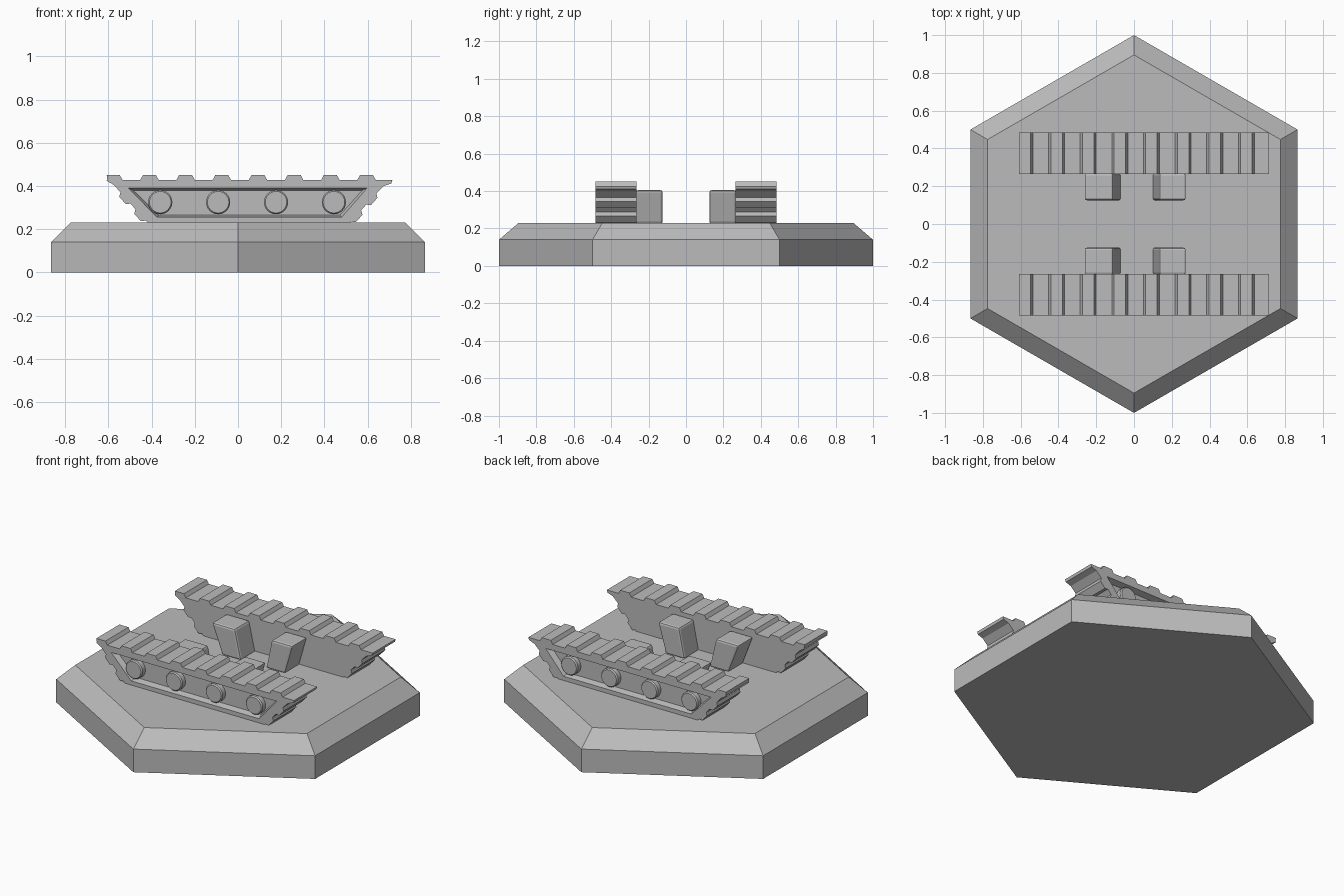
import bpy, bmesh, math
from mathutils import Vector

cube = bpy.data.objects.get("Cube")
if cube:
    bpy.data.objects.remove(cube)

grey = bpy.data.materials.new("plain grey")
grey.use_nodes = True
grey.diffuse_color = (0.5, 0.5, 0.5, 1)
grey.node_tree.nodes["Principled BSDF"].inputs["Base Color"].default_value = (0.5, 0.5, 0.5, 1)


def loft(name, rings, bevel=0.0, segments=1):
    """Solid through matching closed rings of points, capped at both ends."""
    bm = bmesh.new()
    loops = [[bm.verts.new(p) for p in ring] for ring in rings]
    n = len(loops[0])
    for a, b in zip(loops, loops[1:]):
        for i in range(n):
            j = (i + 1) % n
            bm.faces.new((a[i], a[j], b[j], b[i]))
    bm.faces.new(loops[0])
    bm.faces.new(loops[-1])
    bmesh.ops.recalc_face_normals(bm, faces=bm.faces)
    mesh = bpy.data.meshes.new(name)
    bm.to_mesh(mesh)
    bm.free()
    mesh.materials.append(grey)
    obj = bpy.data.objects.new(name, mesh)
    bpy.context.collection.objects.link(obj)
    if bevel:
        mod = obj.modifiers.new("Bevel", "BEVEL")
        mod.width, mod.segments = bevel, segments
    return obj


def side_ring(profile, y):
    return [(x, y, z) for x, z in profile]


def hexagon(r, z):
    return [(r * math.sin(k * math.pi / 3), r * math.cos(k * math.pi / 3), z) for k in range(6)]


def circle(x, z, r, n=24):
    return [(x + r * math.cos(k * math.tau / n), z + r * math.sin(k * math.tau / n)) for k in range(n)]


def lugs(start, end, first, width, pitch, count, height=0.022):
    """Row of raised tread lugs along a line walked clockwise."""
    a, b = Vector(start), Vector(end)
    d = (b - a).normalized()
    out = Vector((-d.y, d.x)) * height
    points = []
    for k in range(count):
        p = a + d * (first + k * pitch)
        q = p + d * width
        slope = d * 0.012
        points += [p, p + slope + out, q - slope + out, q]
    return points


# Chamfered hexagonal base
loft("hex_base", [hexagon(1.0, 0), hexagon(1.0, 0.14), hexagon(0.895, 0.23)])

# Tread outline: top run, rear slope, bottom run, front slope
tread = [Vector((-0.605, 0.428))]
tread += lugs((-0.62, 0.428), (0.70, 0.428), 0.0, 0.085, 0.1675, 8)[1:]
tread += [Vector((0.715, 0.428)), Vector((0.71, 0.412)), Vector((0.675, 0.4))]
tread += lugs((0.67, 0.4), (0.515, 0.225), 0.045, 0.07, 0.105, 2, 0.018)
tread += [Vector((0.50, 0.215)), Vector((-0.40, 0.215))]
tread += lugs((-0.415, 0.225), (-0.57, 0.4), 0.02, 0.07, 0.105, 2, 0.018)
tread += [Vector((-0.575, 0.405)), Vector((-0.61, 0.425))]

recess = [(-0.51, 0.392), (0.60, 0.392), (0.48, 0.255), (-0.375, 0.255)]
recess_floor = [(-0.485, 0.38), (0.575, 0.38), (0.472, 0.265), (-0.367, 0.265)]

for side, label in ((-1, "front"), (1, "back")):
    # Tread body with a recessed outer panel
    track = loft(label + "_track", [side_ring(tread, side * y) for y in (0.265, 0.485)])
    cutter = loft(label + "_recess_cutter",
                  [side_ring(recess_floor, side * 0.45), side_ring(recess, side * 0.486)])
    cut = track.modifiers.new("Recess", "BOOLEAN")
    cut.operation, cut.solver, cut.object = "DIFFERENCE", "EXACT", cutter
    bpy.context.view_layer.update()
    graph = bpy.context.evaluated_depsgraph_get()
    carved = bpy.data.meshes.new_from_object(track.evaluated_get(graph))
    track.modifiers.clear()
    track.data = carved
    bpy.data.objects.remove(cutter)

    # Four road wheels standing in the recess
    for k in range(4):
        x = -0.36 + k * 0.268
        wheel = loft(f"{label}_wheel_{k + 1}",
                     [side_ring(circle(x, 0.325, r), side * y)
                      for r, y in ((0.056, 0.44), (0.056, 0.478), (0.05, 0.485))])
        for face in wheel.data.polygons:
            face.use_smooth = len(face.vertices) == 4
        wheel.data.set_sharp_from_angle(angle=math.radians(35))

    # Leaning struts on the inner face
    for part, strut in (("right", [(-0.265, 0.405), (-0.11, 0.405), (-0.068, 0.225), (-0.195, 0.225)]),
                        ("left", [(0.135, 0.405), (0.277, 0.405), (0.225, 0.225), (0.098, 0.225)])):
        loft(f"{label}_{part}_strut", [side_ring(strut, side * y) for y in (0.125, 0.268)], 0.012, 2)
